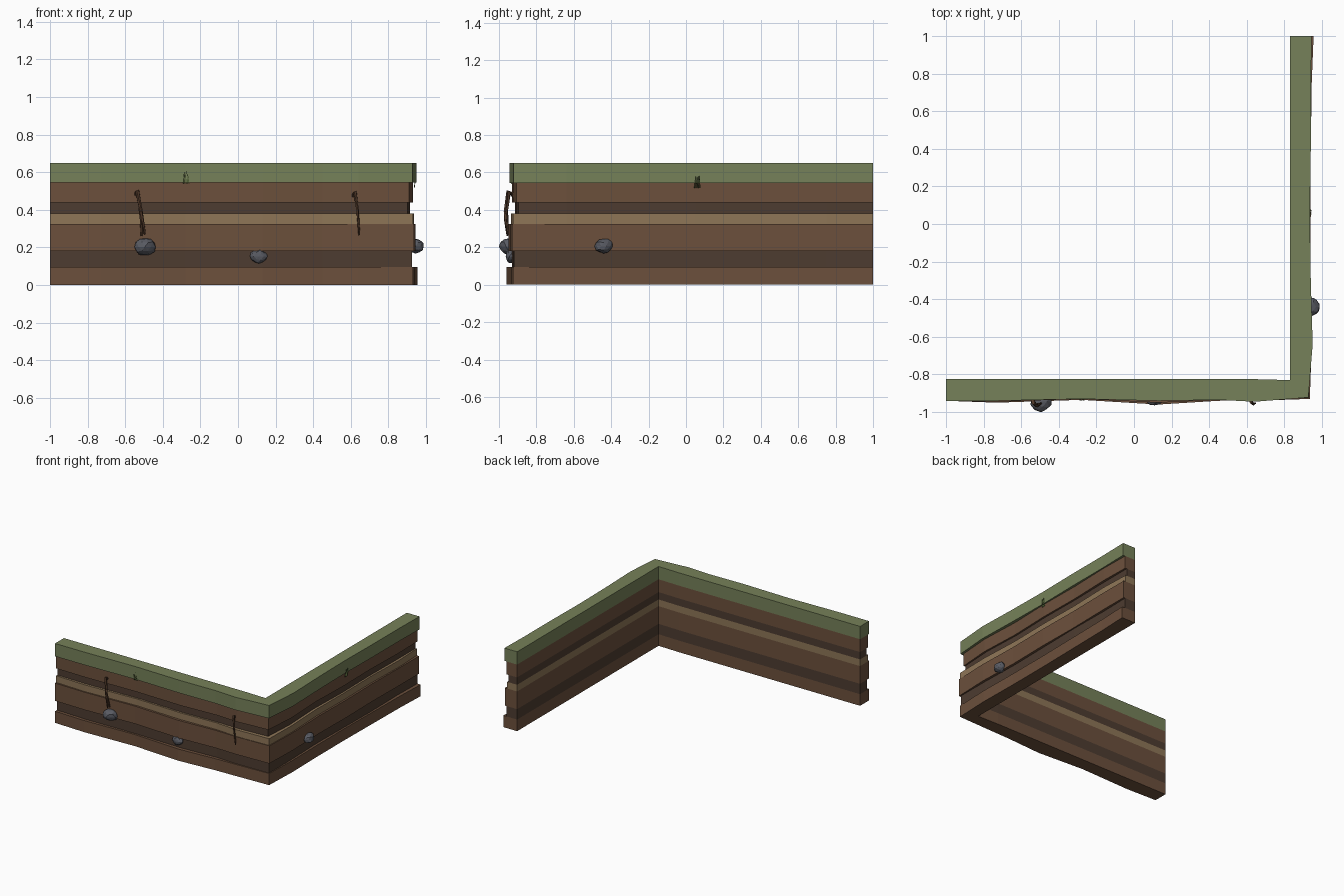
import bpy, bmesh, math, random
from mathutils import Vector

if "Cube" in bpy.data.objects:
    bpy.data.objects.remove(bpy.data.objects["Cube"])

random.seed(4)

def material(name, rgb):
    m = bpy.data.materials.new(name)
    m.diffuse_color = (*rgb, 1)
    m.use_nodes = True
    m.node_tree.nodes["Principled BSDF"].inputs["Base Color"].default_value = m.diffuse_color
    return m

SOIL = material("soil", (0.15, 0.08, 0.045))
DARK = material("dark_soil", (0.075, 0.045, 0.03))
SAND = material("sand", (0.27, 0.18, 0.095))
GRASS = material("grass", (0.18, 0.22, 0.10))
BLADE = material("blade", (0.09, 0.13, 0.04))
ROOT = material("root", (0.09, 0.045, 0.025))
STONE = material("stone", (0.10, 0.105, 0.125))

def add_object(name, bm, mat):
    bmesh.ops.recalc_face_normals(bm, faces=bm.faces)
    me = bpy.data.meshes.new(name)
    bm.to_mesh(me)
    bm.free()
    me.materials.append(mat)
    ob = bpy.data.objects.new(name, me)
    bpy.context.collection.objects.link(ob)

# Stations along both wings; the corner sits between them
FRONT_X = [-1, -0.73, -0.28, 0.13, 0.45, 0.64]
SIDE_Y = [-0.64, -0.3, 0.05, 0.4, 0.75, 1]
INNER = 0.825

def strip(name, z0, z1, mat, corner, front, side):
    """Band swept round the corner, with a wavy outer face and flat back."""
    pts = [((x, -d), (x, -INNER)) for x, d in zip(FRONT_X, front)]
    pts.append(((corner + 0.005, -corner), (INNER + 0.005, -INNER - 0.005)))
    pts += [((d, y), (INNER + 0.005, y)) for y, d in zip(SIDE_Y, side)]
    bm = bmesh.new()
    rings = [[bm.verts.new((*p, z)) for p, z in
              ((o, z0), (o, z1), (i, z1), (i, z0))] for o, i in pts]
    for a, b in zip(rings, rings[1:]):
        for k in range(4):
            n = (k + 1) % 4
            bm.faces.new((a[k], a[n], b[n], b[k]))
    bm.faces.new(rings[0])
    bm.faces.new(rings[-1])
    add_object(name, bm, mat)

strip("base_soil", 0, 0.095, SOIL, 0.925,
      (.94, .95, .935, .96, .94, .935), (.94, .935, .935, .94, .945, .955))
strip("lower_dark_layer", 0.095, 0.18, DARK, 0.92,
      (.915, .925, .92, .93, .915, .925), (.925, .915, .92, .925, .92, .925))
strip("middle_soil", 0.18, 0.325, SOIL, 0.93,
      (.94, .945, .93, .95, .935, .94), (.945, .935, .94, .935, .94, .94))
strip("sand_layer", 0.325, 0.38, SAND, 0.925,
      (.925, .935, .915, .93, .92, .935), (.935, .92, .925, .92, .93, .92))
strip("upper_dark_layer", 0.38, 0.44, DARK, 0.895,
      (.91, .915, .90, .915, .905, .91), (.915, .90, .91, .905, .91, .91))
strip("upper_soil", 0.44, 0.545, SOIL, 0.905,
      (.925, .93, .92, .93, .915, .925), (.93, .915, .925, .92, .93, .925))
strip("grass_cap", 0.545, 0.65, GRASS, 0.922,
      (.94, .94, .93, .94, .935, .945), (.95, .94, .935, .94, .94, .945))

# Half-buried faceted stones
def stone(name, centre, size):
    bm = bmesh.new()
    bmesh.ops.create_icosphere(bm, subdivisions=2, radius=1)
    for v in bm.verts:
        v.co *= random.uniform(0.88, 1.05)
        v.co = Vector([c + s * k for c, s, k in zip(centre, size, v.co)])
    add_object(name, bm, STONE)

stone("large_stone", (-0.495, -0.945, 0.203), (0.059, 0.054, 0.048))
stone("small_stone", (0.11, -0.932, 0.152), (0.048, 0.036, 0.038))
stone("side_stone", (0.945, -0.44, 0.207), (0.048, 0.05, 0.042))

# Tapered tubes for hanging roots and grass blades
def tube(bm, path, r0, r1, sides):
    path = [Vector(p) for p in path]
    rings = []
    for i, p in enumerate(path):
        t = path[min(i + 1, len(path) - 1)] - path[max(i - 1, 0)]
        q = t.to_track_quat('Z', 'Y')
        r = r0 + (r1 - r0) * i / (len(path) - 1)
        rings.append([bm.verts.new(p + q @ Vector((
            r * math.cos(math.tau * k / sides), r * math.sin(math.tau * k / sides), 0)))
            for k in range(sides)])
    for a, b in zip(rings, rings[1:]):
        for k in range(sides):
            n = (k + 1) % sides
            bm.faces.new((a[k], a[n], b[n], b[k]))
    bm.faces.new(rings[0])
    bm.faces.new(rings[-1])

bm = bmesh.new()
tube(bm, [(-0.54, -0.925, 0.48), (-0.535, -0.95, 0.50), (-0.515, -0.967, 0.39),
          (-0.495, -0.955, 0.27)], 0.014, 0.006, 5)
tube(bm, [(-0.52, -0.965, 0.41), (-0.515, -0.965, 0.34), (-0.513, -0.955, 0.26)], 0.01, 0.005, 5)
add_object("forked_root", bm, ROOT)
bm = bmesh.new()
tube(bm, [(0.615, -0.92, 0.475), (0.622, -0.945, 0.495), (0.635, -0.958, 0.40),
          (0.645, -0.952, 0.265)], 0.012, 0.005, 5)
add_object("single_root", bm, ROOT)

def tuft(name, base, along, out):
    bm = bmesh.new()
    base, along, out = Vector(base), Vector(along), Vector(out)
    for k in range(5):
        s = (k - 2) * 0.007
        p = base + along * s
        tip = p + along * random.uniform(-0.008, 0.008) + out * 0.008
        tip.z += random.uniform(0.045, 0.07)
        tube(bm, [p, tip], 0.003, 0.001, 3)
    add_object(name, bm, BLADE)

tuft("front_tuft", (-0.275, -0.932, 0.54), (1, 0, 0), (0, -1, 0))
tuft("side_tuft", (0.937, 0.06, 0.518), (0, 1, 0), (1, 0, 0))
